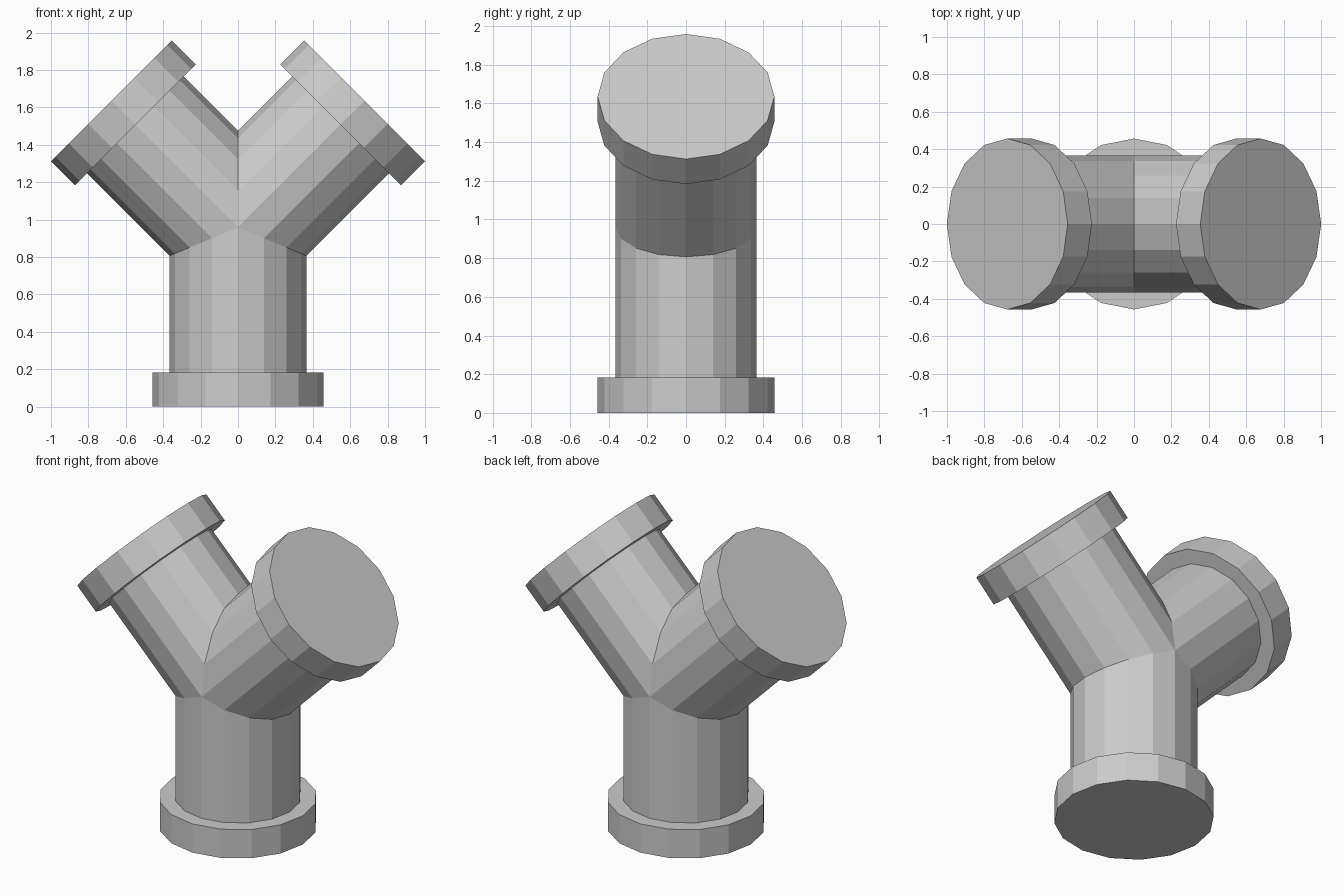
import bpy, bmesh
from math import sin, cos, tan, radians, tau
from mathutils import Vector

if "Cube" in bpy.data.objects:
    bpy.data.objects.remove(bpy.data.objects["Cube"])

SIDES = 16
HUB = Vector((0, 0, 0.958))   # where the three pipe axes meet
LENGTH = 0.958                # hub to each open end
PIPE_R, FLANGE_R, FLANGE_T = 0.365, 0.457, 0.183

# Axis angle in the XZ plane, gap to next leg, gap to previous leg (degrees)
LEGS = [(45, 90, 135), (135, 135, 90), (270, 135, 135)]


def add_leg(bm, angle, gap_next, gap_prev):
    d = Vector((cos(radians(angle)), 0, sin(radians(angle))))
    n = Vector((-d.z, 0, d.x))

    def ring(radius, along=None):
        verts = []
        for i in range(SIDES):
            a, y = radius * cos(tau * i / SIDES), radius * sin(tau * i / SIDES)
            t = along
            if t is None:  # mitred end against the neighbouring legs
                t = abs(a) / tan(radians(gap_next if a > 0 else gap_prev) / 2)
            verts.append(bm.verts.new(HUB + d * t + n * a + Vector((0, y, 0))))
        return verts

    # Mitre, pipe end, flange shoulder, flange rim
    rings = [ring(PIPE_R), ring(PIPE_R, LENGTH - FLANGE_T),
             ring(FLANGE_R, LENGTH - FLANGE_T), ring(FLANGE_R, LENGTH)]
    for lo, hi in zip(rings, rings[1:]):
        for i in range(SIDES):
            j = (i + 1) % SIDES
            bm.faces.new((lo[i], lo[j], hi[j], hi[i]))
    bm.faces.new(rings[-1])  # flat end cap


# Y-shaped pipe fitting, welded along the mitres
bm = bmesh.new()
for leg in LEGS:
    add_leg(bm, *leg)
bmesh.ops.remove_doubles(bm, verts=bm.verts, dist=0.0005)
bmesh.ops.recalc_face_normals(bm, faces=bm.faces)
mesh = bpy.data.meshes.new("pipe_y_fitting")
bm.to_mesh(mesh)
bm.free()
bpy.context.collection.objects.link(bpy.data.objects.new("pipe_y_fitting", mesh))
